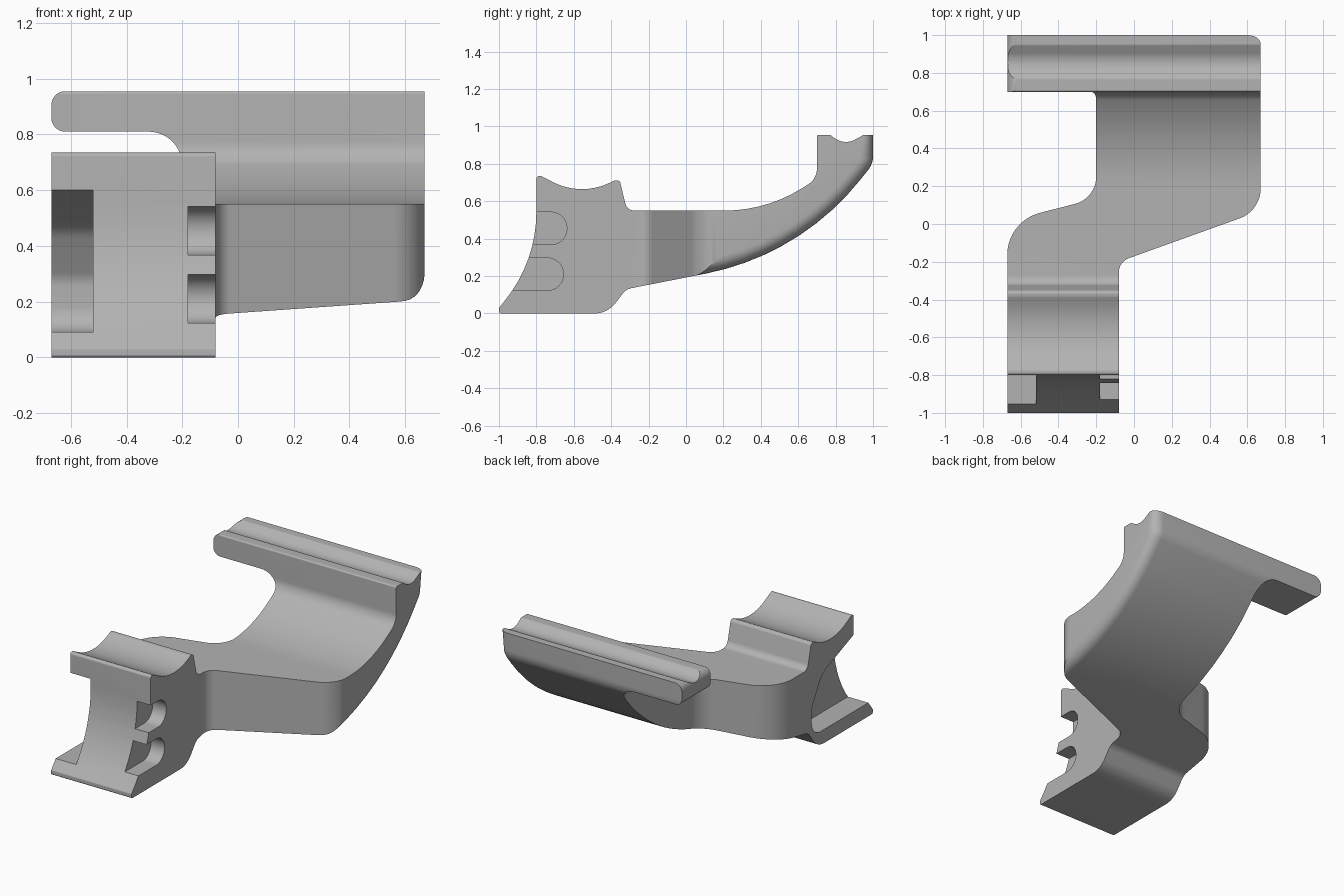
import bpy, bmesh, math
from mathutils import Vector

if "Cube" in bpy.data.objects:
    bpy.data.objects.remove(bpy.data.objects["Cube"])

grey = bpy.data.materials.new("plain grey")
grey.diffuse_color = (0.45, 0.45, 0.45, 1)
grey.use_nodes = True
grey.node_tree.nodes["Principled BSDF"].inputs["Base Color"].default_value = grey.diffuse_color


def rounded(corners):
    """Polygon from (a, b, radius) corners, each rounded by an arc."""
    out = []
    n = len(corners)
    for i, c in enumerate(corners):
        p = Vector(c[:2])
        r = c[2] if len(c) > 2 else 0
        u = (Vector(corners[i - 1][:2]) - p).normalized()
        v = (Vector(corners[(i + 1) % n][:2]) - p).normalized()
        half = u.angle(v) / 2
        if r == 0 or half > 1.56:
            out.append(p)
            continue
        centre = p + (u + v).normalized() * r / math.sin(half)
        a = p + u * r / math.tan(half) - centre
        b = p + v * r / math.tan(half) - centre
        turn = math.pi - 2 * half
        steps = max(3, math.ceil(math.degrees(turn) / 5))
        for k in range(steps + 1):
            t = k / steps
            out.append(centre + (a * math.sin((1 - t) * turn) + b * math.sin(t * turn)) / math.sin(turn))
    return out


def prism(name, corners, axis, lo, hi):
    """Extrude a rounded polygon along an axis."""
    place = {"x": lambda p, d: (d, p.x, p.y),
             "y": lambda p, d: (p.x, d, p.y),
             "z": lambda p, d: (p.x, p.y, d)}[axis]
    pts = rounded(corners)
    bm = bmesh.new()
    ends = [[bm.verts.new(place(p, d)) for p in pts] for d in (lo, hi)]
    for e in ends:
        bm.faces.new(e)
    for i in range(len(pts)):
        bm.faces.new((ends[0][i - 1], ends[0][i], ends[1][i], ends[1][i - 1]))
    bmesh.ops.recalc_face_normals(bm, faces=bm.faces[:])
    me = bpy.data.meshes.new(name)
    bm.to_mesh(me)
    bm.free()
    ob = bpy.data.objects.new(name, me)
    bpy.context.collection.objects.link(ob)
    me.materials.append(grey)
    return ob


def combine(target, cutter, operation):
    bpy.context.view_layer.objects.active = target
    mod = target.modifiers.new("cut", "BOOLEAN")
    mod.operation, mod.object, mod.solver = operation, cutter, "EXACT"
    bpy.ops.object.modifier_apply(modifier=mod.name)
    bpy.data.objects.remove(cutter)


# Side profile of the whole bracket
bracket = prism("bracket", [
    (-1, 0, .01), (-.42, 0, .14), (-.32, .13, .08), (.61, .312, 1.4),
    (1, .8, .12), (1, .955), (.95, .955, .02), (.85, .9, .1),
    (.77, .955, .02), (.70, .955, .01), (.70, .72, .1), (.43, .55, .78),
    (-.315, .55, .05), (-.355, .715, .02), (-.385, .71, .01), (-.56, .625, .34),
    (-.775, .735, .015), (-.8, .735, .015), (-.8, .28, .75), (-1, .03, .01)],
    "x", -.67, .67)

# Round the outer right edge of the underside and back
bm = bmesh.new()
bm.from_mesh(bracket.data)
edges = [e for f in bm.faces
         if (f.normal.z < -.1 or f.normal.y > .9) and f.calc_center_median().y > -.15
         for e in f.edges if all(v.co.x > .66 for v in e.verts)]
bmesh.ops.bevel(bm, geom=edges, offset=.07, offset_type="OFFSET", segments=6,
                profile=.5, affect="EDGES", clamp_overlap=False)
bm.to_mesh(bracket.data)
bm.free()

# Plan outline: clamp block, offset arm and rail
combine(bracket, prism("plan_cutter", [
    (-.671, -1.1), (-.08, -1.1), (-.08, -.2, .08), (.671, .07, .17),
    (.671, 1.1), (-.671, 1.1), (-.671, .698), (-.2, .698, .04),
    (-.2, .135, .15), (-.671, .015, .23)], "z", -.2, 1.2), "INTERSECT")

# Free end of the rail, rounded and lifted clear of the arm
combine(bracket, prism("rail_cutter", [
    (-1, -.1), (-.201, -.1), (-.201, .81, .12), (-.67, .81, .05),
    (-.67, .955, .05), (-.6, .955), (-.6, 1.1), (-1, 1.1)], "y", .6, 1.1), "DIFFERENCE")

# Large pocket on the left of the clamp
combine(bracket, prism("pocket_cutter", [
    (-1.2, .09), (-.36, .09, .09), (-.36, .28, .1), (-.47, .47, .15),
    (-.8, .6), (-1.2, .6)], "x", -.8, -.52), "DIFFERENCE")

# Two round-ended slots on the right of the clamp
for z, end in ((.21, -.655), (.455, -.637)):
    combine(bracket, prism("slot_cutter", [
        (-1.2, z - .087), (end, z - .087, .086), (end, z + .087, .086), (-1.2, z + .087)],
        "x", -.18, 0), "DIFFERENCE")

bpy.ops.object.select_all(action="DESELECT")
bracket.select_set(True)
bpy.context.view_layer.objects.active = bracket
bpy.ops.object.shade_smooth_by_angle(angle=math.radians(30))
